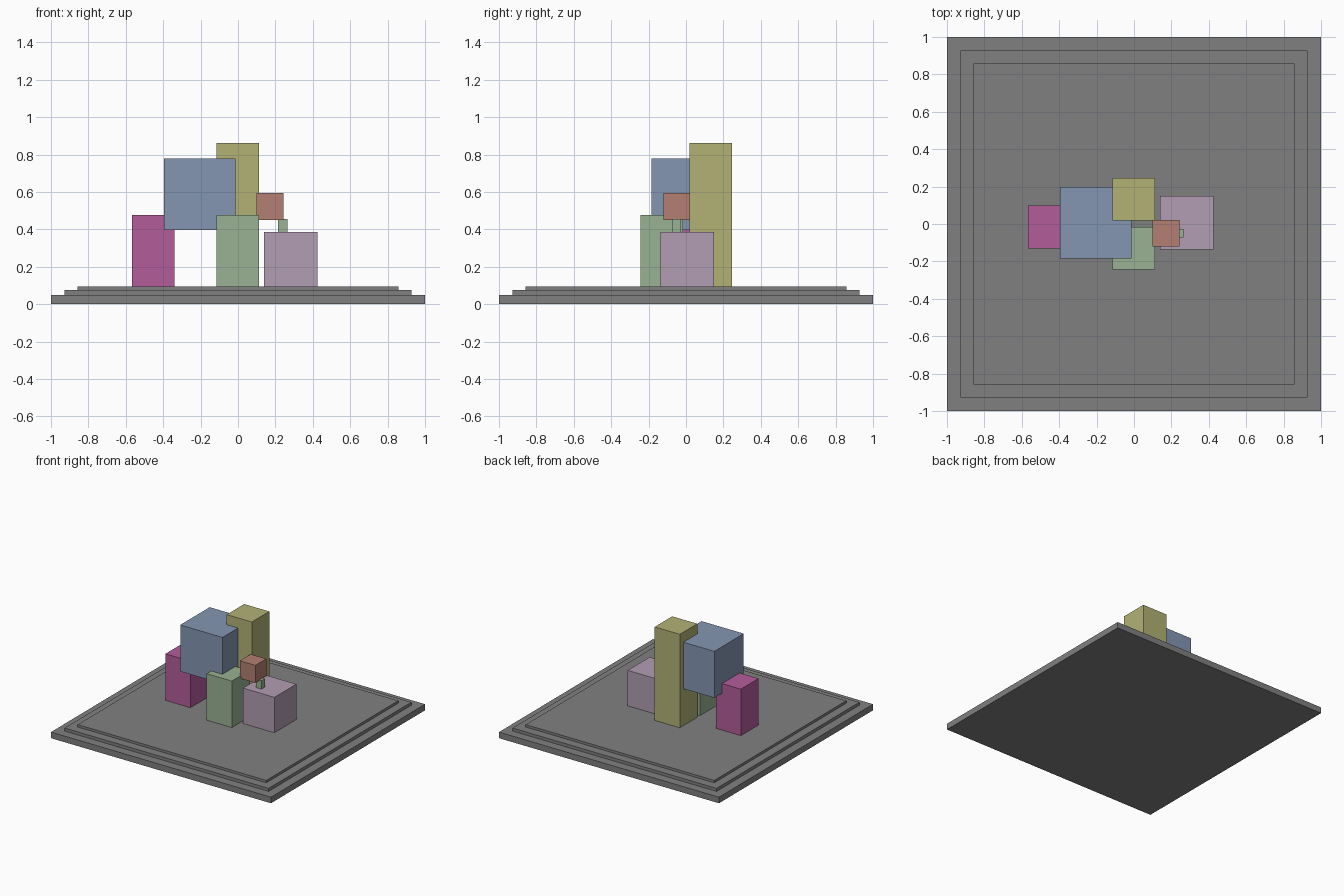
import bpy

cube = bpy.data.objects.get("Cube")
if cube:
    bpy.data.objects.remove(cube, do_unlink=True)


def linear(c):
    c /= 255
    return c / 12.92 if c <= 0.04045 else ((c + 0.055) / 1.055) ** 2.4


def material(name, *rgb):
    mat = bpy.data.materials.new(name)
    colour = [linear(c) for c in rgb] + [1]
    mat.use_nodes = True
    mat.diffuse_color = colour
    mat.node_tree.nodes["Principled BSDF"].inputs["Base Color"].default_value = colour
    return mat


def box(name, mat, x, y, z):
    """Box given by its (low, high) range on each axis."""
    ranges = (x, y, z)
    bpy.ops.mesh.primitive_cube_add(size=1, location=[(a + b) / 2 for a, b in ranges])
    obj = bpy.context.object
    obj.name = name
    obj.scale = [b - a for a, b in ranges]
    bpy.ops.object.transform_apply(location=False, rotation=False, scale=True)
    obj.data.materials.append(mat)
    return obj


grey = material("stone grey", 128, 128, 128)
magenta = material("magenta", 180, 92, 154)
blue = material("slate blue", 133, 150, 178)
yellow = material("olive yellow", 178, 178, 118)
green = material("sage green", 152, 178, 146)
red = material("brick red", 180, 127, 114)
mauve = material("mauve", 178, 157, 178)

# Stepped plinth
for name, half, low, high in (("plinth_bottom", 1, 0, 0.05),
                              ("plinth_middle", 0.927, 0.05, 0.075),
                              ("plinth_top", 0.857, 0.075, 0.095)):
    box(name, grey, (-half, half), (-half, half), (low, high))

# Standing blocks
floor = 0.095
box("right_pillar", magenta, (-0.567, -0.34), (-0.132, 0.098), (floor, 0.477))
box("front_pillar", green, (-0.115, 0.113), (-0.242, -0.015), (floor, 0.477))
box("back_tower", yellow, (-0.115, 0.113), (0.018, 0.245), (floor, 0.863))
box("left_block", mauve, (0.14, 0.425), (-0.135, 0.15), (floor, 0.386))

# Raised blocks
box("large_raised_cube", blue, (-0.396, -0.013), (-0.184, 0.198), (0.398, 0.78))
box("small_post", green, (0.214, 0.264), (-0.072, -0.026), (0.386, 0.455))
box("small_raised_cube", red, (0.1, 0.242), (-0.12, 0.022), (0.45, 0.594))
